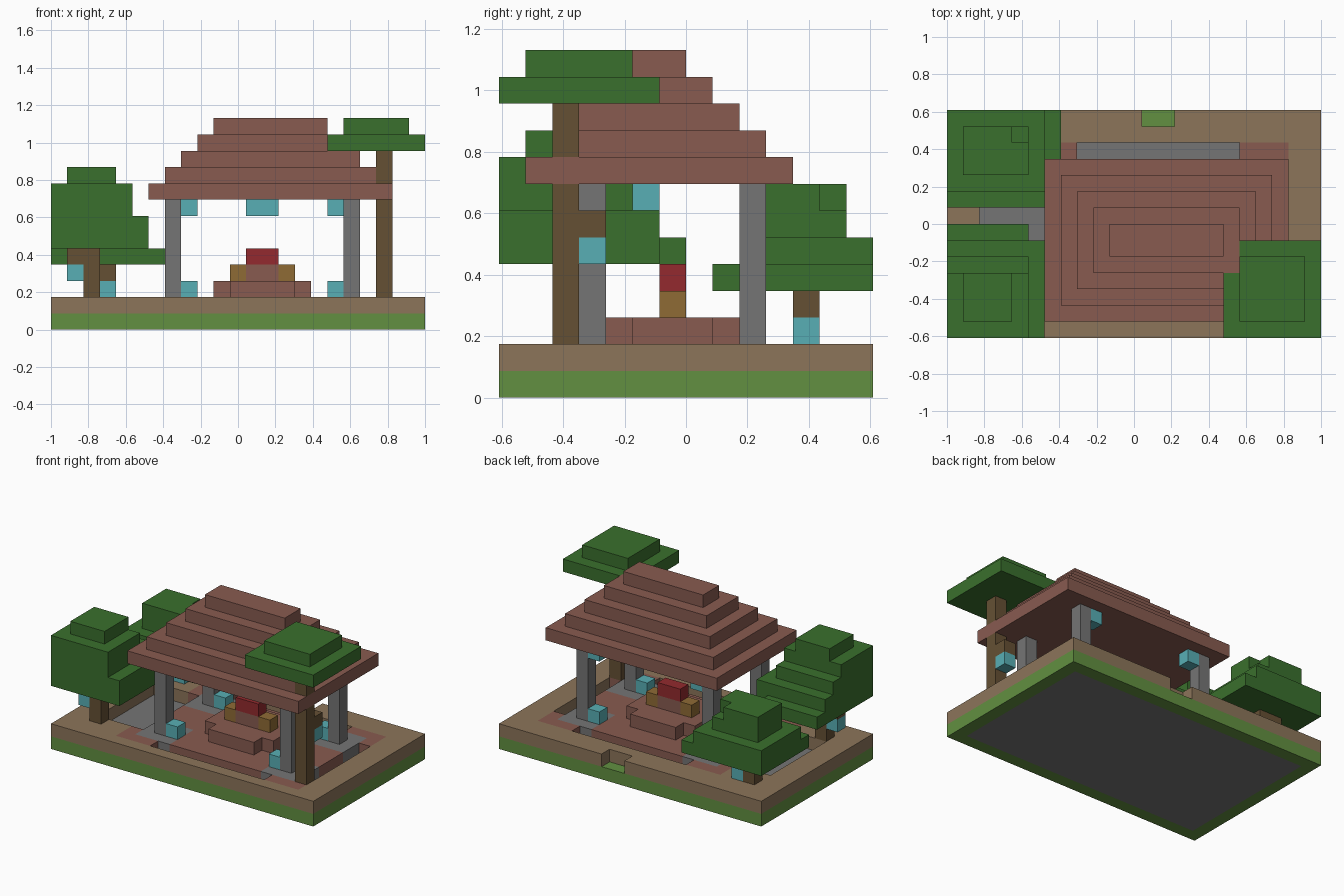
import bpy
import bmesh
from mathutils import Vector

if "Cube" in bpy.data.objects:
    bpy.data.objects.remove(bpy.data.objects["Cube"], do_unlink=True)

UNIT = 2 / 23                       # edge of one block
ORIGIN = Vector((-11.5, -7, 0))     # grid corner, in blocks


def linear(hex_code):
    channels = [int(hex_code[i:i + 2], 16) / 255 for i in (0, 2, 4)]
    return [c / 12.92 if c < 0.04045 else ((c + 0.055) / 1.055) ** 2.4 for c in channels] + [1]


def material(name, hex_code):
    mat = bpy.data.materials.new(name)
    mat.use_nodes = True
    mat.diffuse_color = linear(hex_code)
    shader = next(n for n in mat.node_tree.nodes if n.type == 'BSDF_PRINCIPLED')
    shader.inputs["Base Color"].default_value = linear(hex_code)
    return mat


CLAY = material("clay", "885b50")
LEAF = material("leaf green", "3a702d")
GRASS = material("grass green", "629041")
DIRT = material("dirt brown", "8c755a")
WOOD = material("dark wood", "655034")
STONE = material("stone grey", "757575")
GLOW = material("lantern blue", "58afb5")
GOLD = material("gold", "8f6b35")
RED = material("red", "932a2e")


def part(name, *boxes):
    """Join boxes (colour, x0, x1, y0, y1, z0, z1) into one skin; colour None cuts."""
    cells = {}
    for mat, x0, x1, y0, y1, z0, z1 in boxes:
        for x in range(x0, x1):
            for y in range(y0, y1):
                for z in range(z0, z1):
                    if mat:
                        cells[x, y, z] = mat
                    else:
                        cells.pop((x, y, z), None)
    mats = list(dict.fromkeys(cells.values()))
    bm = bmesh.new()
    corners = {}

    def vert(p):
        key = tuple(round(c) for c in p)
        if key not in corners:
            corners[key] = bm.verts.new((Vector(key) + ORIGIN) * UNIT)
        return corners[key]

    for cell, mat in cells.items():
        for axis in range(3):
            for side in (0, 1):
                beside = list(cell)
                beside[axis] += 2 * side - 1
                if tuple(beside) in cells:
                    continue
                ring = [(0, 0), (1, 0), (1, 1), (0, 1)]
                if not side:
                    ring.reverse()
                quad = []
                for a, b in ring:
                    p = list(cell)
                    p[axis] += side
                    p[(axis + 1) % 3] += a
                    p[(axis + 2) % 3] += b
                    quad.append(vert(p))
                bm.faces.new(quad).material_index = mats.index(mat)
    # Merge flat areas of one colour
    bmesh.ops.dissolve_limit(bm, angle_limit=0.01, verts=bm.verts, edges=bm.edges,
                             delimit={'MATERIAL'})
    mesh = bpy.data.meshes.new(name)
    bm.to_mesh(mesh)
    bm.free()
    for mat in mats:
        mesh.materials.append(mat)
    obj = bpy.data.objects.new(name, mesh)
    bpy.context.collection.objects.link(obj)
    return obj


POSTS = [(x, y) for x in (7, 18) for y in (3, 9)]

# Ground: grass rim on a stone bed, dirt on top, clay floor with stone pads and sunken strips
pads = [(STONE, x - 1, x + 2, y - 1, y + 2, 1, 2) for x, y in POSTS]
part("ground",
     (GRASS, 0, 23, 0, 14, 0, 1),
     (STONE, 1, 22, 1, 13, 0, 1),
     (DIRT, 0, 23, 0, 14, 1, 2),
     (CLAY, 5, 21, 1, 12, 1, 2),
     *pads,
     (None, 8, 18, 11, 12, 1, 2),
     (None, 8, 18, 1, 2, 1, 2),
     (None, 20, 21, 3, 10, 1, 2),
     (None, 2, 6, 3, 10, 1, 2),
     (None, 12, 14, 13, 14, 1, 2))

# Stepped roof
part("roof", *[(CLAY, 6 + s, 21 - s, 1 + s, 11 - s, 8 + s, 9 + s) for s in range(5)])

# Posts with lanterns on their inner sides
for x, y in POSTS:
    label = ("right" if x < 13 else "left") + ("_front" if y < 6 else "_back")
    part(label + "_post", (STONE, x, x + 1, y, y + 1, 2, 8))
    inner = x + 1 if x < 13 else x - 1
    part(label + "_floor_lantern", (GLOW, inner, inner + 1, y, y + 1, 2, 3))
    if y > 6:
        part(label + "_hanging_lantern", (GLOW, inner, inner + 1, y, y + 1, 7, 8))
part("centre_lantern", (GLOW, 12, 14, 5, 6, 7, 8))

# Altar in the middle
part("altar_base", (CLAY, 10, 16, 5, 8, 2, 3), (CLAY, 11, 15, 4, 9, 2, 3))
part("altar_top",
     (GOLD, 11, 15, 6, 7, 3, 4),
     (CLAY, 12, 14, 6, 7, 3, 4),
     (RED, 12, 14, 6, 7, 4, 5))

# Tall tree, front left
part("tall_tree_trunk", (WOOD, 20, 21, 2, 3, 2, 11), (WOOD, 20, 21, 3, 4, 6, 7))
part("tall_tree_lantern", (GLOW, 20, 21, 3, 4, 5, 6))
part("tall_tree_leaves",
     (LEAF, 17, 23, 0, 6, 11, 12),
     (None, 17, 18, 4, 6, 11, 12),
     (LEAF, 18, 22, 1, 5, 12, 13))

# Round tree, front right
part("round_tree_trunk", (WOOD, 2, 3, 2, 3, 2, 5), (WOOD, 1, 2, 2, 3, 4, 5))
part("round_tree_lantern", (GLOW, 1, 2, 2, 3, 3, 4))
part("round_tree_leaves",
     (LEAF, 0, 5, 0, 7, 5, 6),
     (LEAF, 5, 6, 0, 6, 5, 6),
     (LEAF, 0, 6, 0, 6, 6, 7),
     (LEAF, 0, 5, 0, 5, 7, 8),
     (LEAF, 0, 5, 0, 4, 8, 9),
     (LEAF, 1, 4, 1, 4, 9, 10))

# Low tree, back right
part("low_tree_trunk", (WOOD, 2, 3, 11, 12, 2, 4), (WOOD, 3, 4, 11, 12, 3, 4))
part("low_tree_lantern", (GLOW, 3, 4, 11, 12, 2, 3))
part("low_tree_leaves",
     (LEAF, 0, 7, 8, 14, 4, 5),
     (LEAF, 0, 6, 9, 14, 5, 6),
     (LEAF, 1, 5, 10, 13, 6, 8),
     (None, 4, 5, 12, 13, 7, 8))
